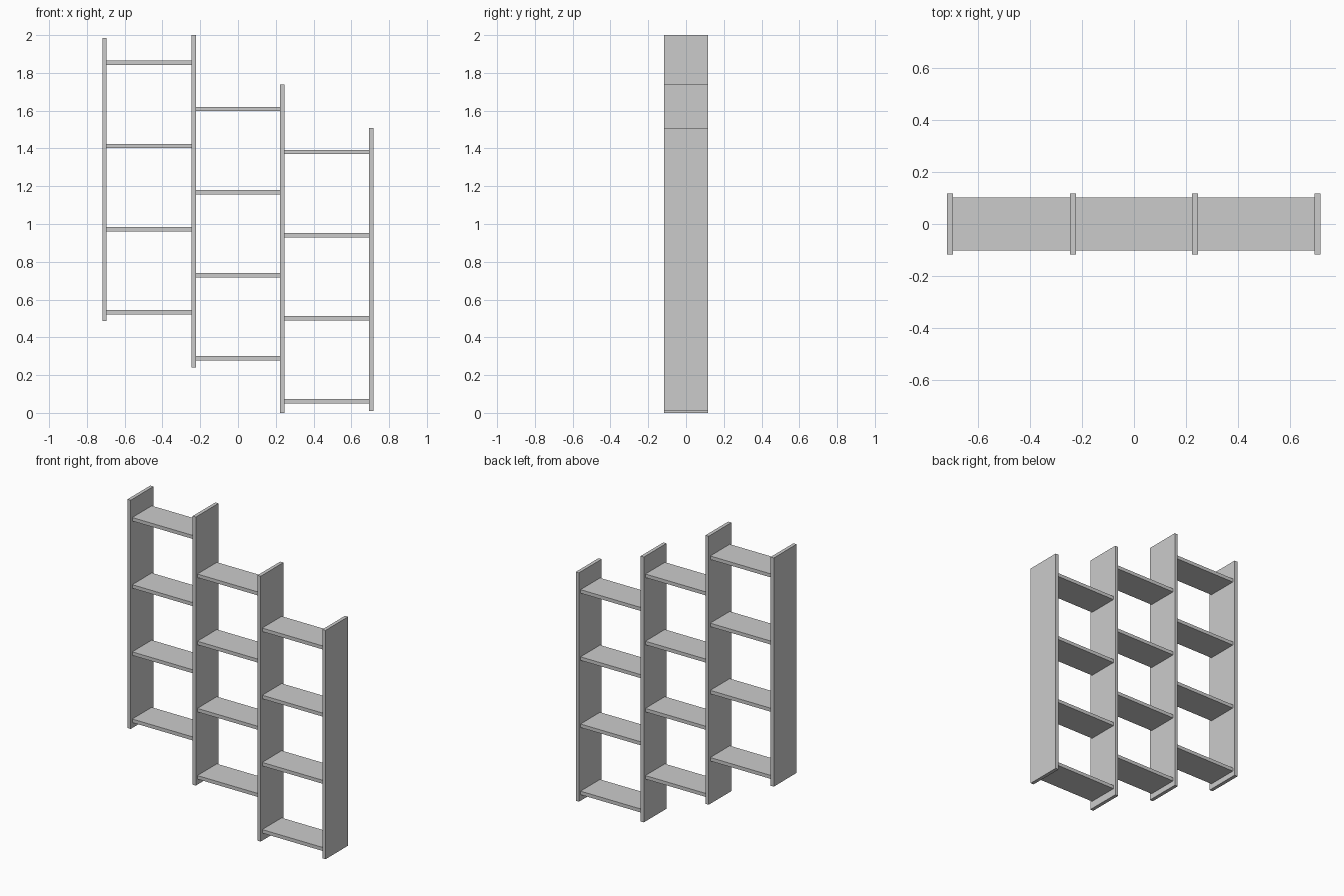
import bpy

if "Cube" in bpy.data.objects:
    bpy.data.objects.remove(bpy.data.objects["Cube"])

T = 0.023          # board thickness
UPRIGHT_Y = 0.235  # upright depth
SHELF_Y = 0.202    # shelf depth
STEP = 0.44        # vertical shelf spacing


def board(name, x0, x1, depth, z0, z1):
    bpy.ops.mesh.primitive_cube_add(
        size=1, location=((x0 + x1) / 2, 0, (z0 + z1) / 2))
    ob = bpy.context.object
    ob.name = name
    ob.scale = (x1 - x0, depth, z1 - z0)
    bpy.ops.object.transform_apply(location=False, rotation=False, scale=True)


# Staggered upright side panels: centre x, bottom, top
uprights = [(-0.707, 0.486, 1.984), (-0.235, 0.241, 2.0),
            (0.235, 0.0, 1.738), (0.705, 0.01, 1.509)]
for i, (x, z0, z1) in enumerate(uprights, 1):
    board(f"upright_{i}", x - T / 2, x + T / 2, UPRIGHT_Y, z0, z1)

# Four shelves in each bay, starting lower toward the right
for bay, z_low in enumerate([0.533, 0.289, 0.061]):
    x0 = uprights[bay][0] + T / 2
    x1 = uprights[bay + 1][0] - T / 2
    for row in range(4):
        z = z_low + row * STEP
        board(f"shelf_{bay + 1}_{row + 1}", x0, x1, SHELF_Y, z - T / 2, z + T / 2)
